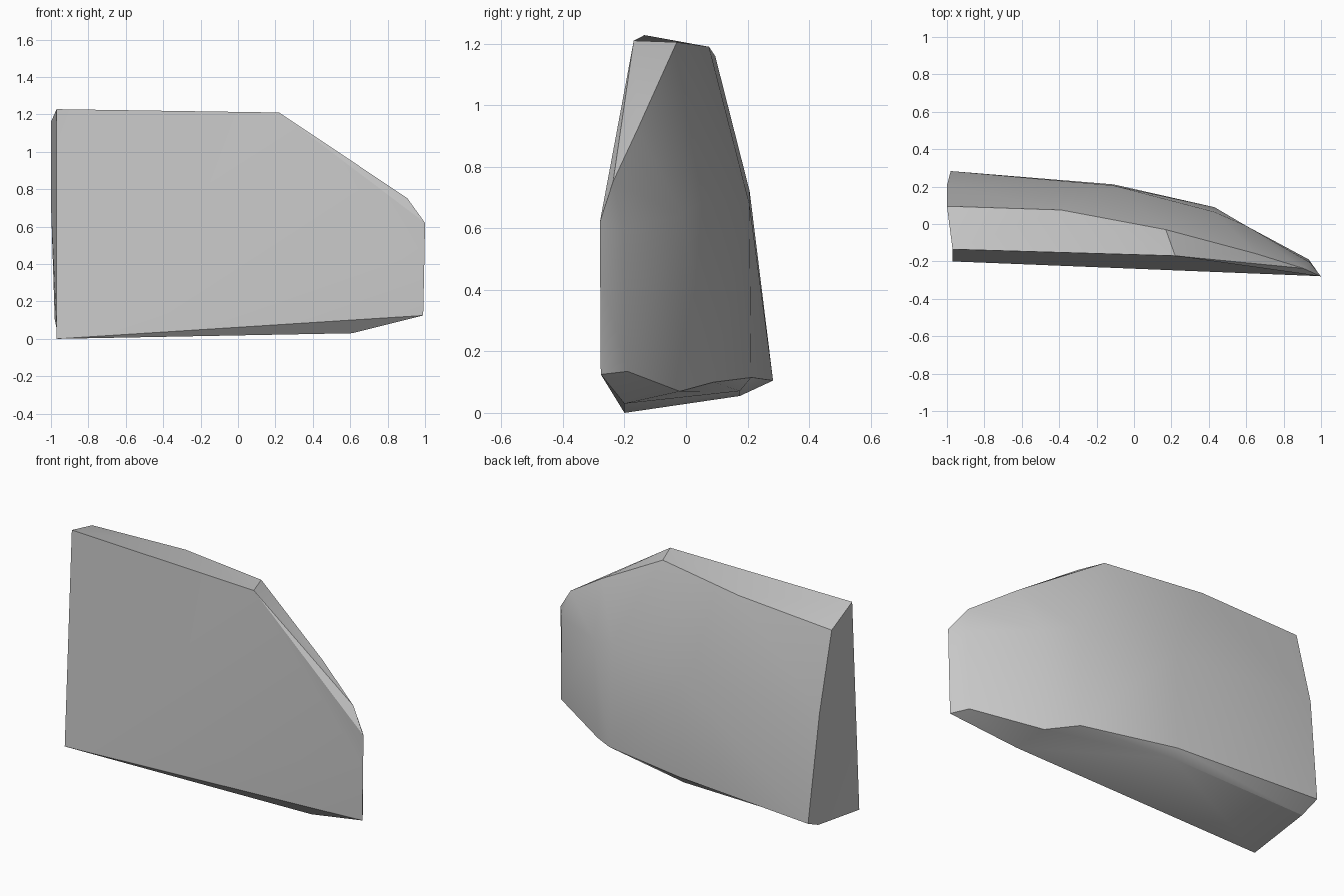
import bpy
import bmesh
import math

cube = bpy.data.objects.get("Cube")
if cube:
    bpy.data.objects.remove(cube, do_unlink=True)

# Plain grey material
grey = bpy.data.materials.new("plain grey")
grey.use_nodes = True
colour = (0.57, 0.57, 0.57, 1)
grey.diffuse_color = colour
grey.node_tree.nodes["Principled BSDF"].inputs["Base Color"].default_value = colour

bm = bmesh.new()


def points(*coords):
    """Add a row of vertices and return it."""
    return [bm.verts.new(co) for co in coords]


def face(*verts):
    return bm.faces.new(verts)


# Curved back: three rows running from the wide end to the thin edge
upper = points((-1, .095, 1.16), (-.39, .075, 1.19), (.17, -.03, 1.205),
               (.65, -.158, .921), (.905, -.237, .752), (1, -.28, .62))
middle = points((-1, .207, .72), (-.11, .206, .68), (.43, .065, .69),
                (.6, -.01, .64), (.94, -.205, .6), (.997, -.279, .45))
lower = points((-.98, .283, .105), (-.11, .212, .115), (.43, .09, .1),
               (.58, -.02, .07), (.935, -.19, .135), (.99, -.277, .125))

# Front panel corners and underside keel
front_top = points((-.97, -.135, 1.228), (.22, -.17, 1.21))
front_low, = points((-.97, -.2, 0))
keel = points((-.97, .175, .055), (-.11, .175, .071), (.61, -.2, .03))

# Back skin
for top_row, low_row in ((upper, middle), (middle, lower)):
    for i in range(len(top_row) - 1):
        face(top_row[i], top_row[i + 1], low_row[i + 1], low_row[i])

# Front panel and its folded upper corner
face(front_low, lower[5], middle[5], upper[5], *reversed(front_top))
face(front_top[1], upper[5], upper[4])

# Top strip and its sloping end
face(front_top[0], front_top[1], *reversed(upper[:3]))
face(front_top[1], upper[4], upper[3], upper[2])

# Wide end wall
face(front_low, front_top[0], upper[0], middle[0], lower[0], keel[0])

# Underside: flat base, then the bevel up to the back skin
face(front_low, *keel)
face(front_low, keel[2], lower[5])
face(keel[0], lower[0], lower[1], keel[1])
for i in (1, 2):
    face(keel[1], lower[i], lower[i + 1])
face(keel[1], lower[3], keel[2])
for i in (3, 4):
    face(keel[2], lower[i], lower[i + 1])

bmesh.ops.triangulate(bm, faces=bm.faces[:], quad_method='BEAUTY')
bmesh.ops.recalc_face_normals(bm, faces=bm.faces[:])

mesh = bpy.data.meshes.new("wedge_shell")
bm.to_mesh(mesh)
bm.free()
mesh.materials.append(grey)
shell = bpy.data.objects.new("wedge_shell", mesh)
bpy.context.collection.objects.link(shell)

# Soft shading on the curved back, crisp outer edges
bpy.ops.object.select_all(action='DESELECT')
shell.select_set(True)
bpy.context.view_layer.objects.active = shell
bpy.ops.object.shade_smooth_by_angle(angle=math.radians(30))
